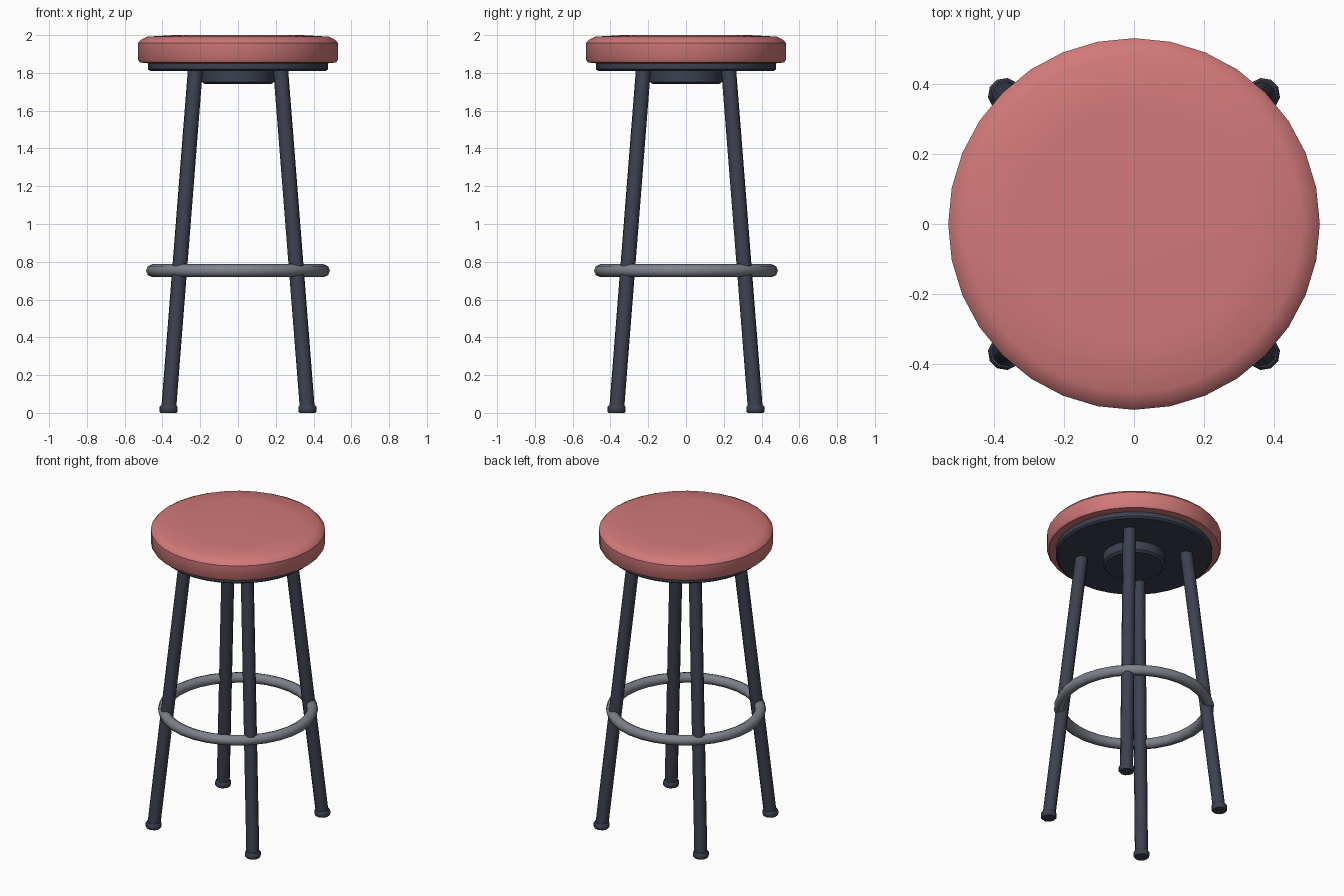
import bpy, bmesh, math
from mathutils import Vector

if "Cube" in bpy.data.objects:
    bpy.data.objects.remove(bpy.data.objects["Cube"])


def material(name, rgb):
    m = bpy.data.materials.new(name)
    m.diffuse_color = (*rgb, 1)
    m.use_nodes = True
    m.node_tree.nodes["Principled BSDF"].inputs["Base Color"].default_value = m.diffuse_color
    return m


RED = material("coral red vinyl", (0.64, 0.19, 0.19))
DARK = material("dark blue grey metal", (0.045, 0.053, 0.080))
STEEL = material("grey steel", (0.21, 0.22, 0.26))


def finish(name, bm, mat, angle):
    bmesh.ops.recalc_face_normals(bm, faces=bm.faces)
    me = bpy.data.meshes.new(name)
    bm.to_mesh(me)
    bm.free()
    me.materials.append(mat)
    ob = bpy.data.objects.new(name, me)
    bpy.context.collection.objects.link(ob)
    bpy.ops.object.select_all(action='DESELECT')
    ob.select_set(True)
    bpy.context.view_layer.objects.active = ob
    bpy.ops.object.shade_smooth_by_angle(angle=math.radians(angle))
    return ob


def lathe(name, rings, sides, mat, angle=35, turn=0.0):
    """Capped tube through rings of (centre x, centre y, z, radius)."""
    bm = bmesh.new()
    loops = []
    for cx, cy, z, r in rings:
        loops.append([bm.verts.new((cx + r * math.cos(turn + math.tau * i / sides),
                                    cy + r * math.sin(turn + math.tau * i / sides), z))
                      for i in range(sides)])
    for a, b in zip(loops, loops[1:]):
        for i in range(sides):
            j = (i + 1) % sides
            bm.faces.new((a[i], a[j], b[j], b[i]))
    bm.faces.new(loops[0])
    bm.faces.new(loops[-1])
    return finish(name, bm, mat, angle)


def disc(name, profile, sides, mat, angle=35):
    return lathe(name, [(0, 0, z, r) for r, z in profile], sides, mat, angle)


# Padded seat with a slightly domed top
disc("seat_cushion", [(0.47, 1.85), (0.52, 1.855), (0.53, 1.87), (0.53, 1.957),
                      (0.515, 1.975), (0.48, 1.992), (0.34, 2.0)], 32, RED)

# Plate and hub under the seat
disc("seat_plate", [(0.465, 1.81), (0.477, 1.82), (0.477, 1.85), (0.465, 1.86)], 32, DARK)
disc("centre_hub", [(0.175, 1.74), (0.19, 1.752), (0.19, 1.82)], 24, DARK)

# Foot ring
bm = bmesh.new()
MAJOR, MINOR, SEG, TUBE = 0.453, 0.034, 32, 8
grid = []
for i in range(SEG):
    a = math.tau * i / SEG
    grid.append([])
    for j in range(TUBE):
        t = math.tau * j / TUBE
        r = MAJOR + MINOR * math.cos(t)
        grid[-1].append(bm.verts.new((r * math.cos(a), r * math.sin(a),
                                      0.753 + MINOR * math.sin(t))))
for i in range(SEG):
    for j in range(TUBE):
        k, n = (i + 1) % SEG, (j + 1) % TUBE
        bm.faces.new((grid[i][j], grid[k][j], grid[k][n], grid[i][n]))
finish("foot_ring", bm, STEEL, 50)

# Four splayed legs with foot caps
for side, sx in (("left", -1), ("right", 1)):
    for end, sy in (("front", -1), ("back", 1)):
        turn = math.atan2(sy, sx) + math.pi / 10
        lathe(f"{end}_{side}_leg", [(sx * 0.367, sy * 0.367, 0.02, 0.04),
                                    (sx * 0.225, sy * 0.225, 1.83, 0.04)],
              10, DARK, 40, turn)
        lathe(f"{end}_{side}_foot_cap", [(sx * 0.368, sy * 0.368, z, r) for z, r in
                                         ((0, 0.043), (0.008, 0.049), (0.03, 0.049), (0.04, 0.042))],
              10, DARK, 40, turn)
